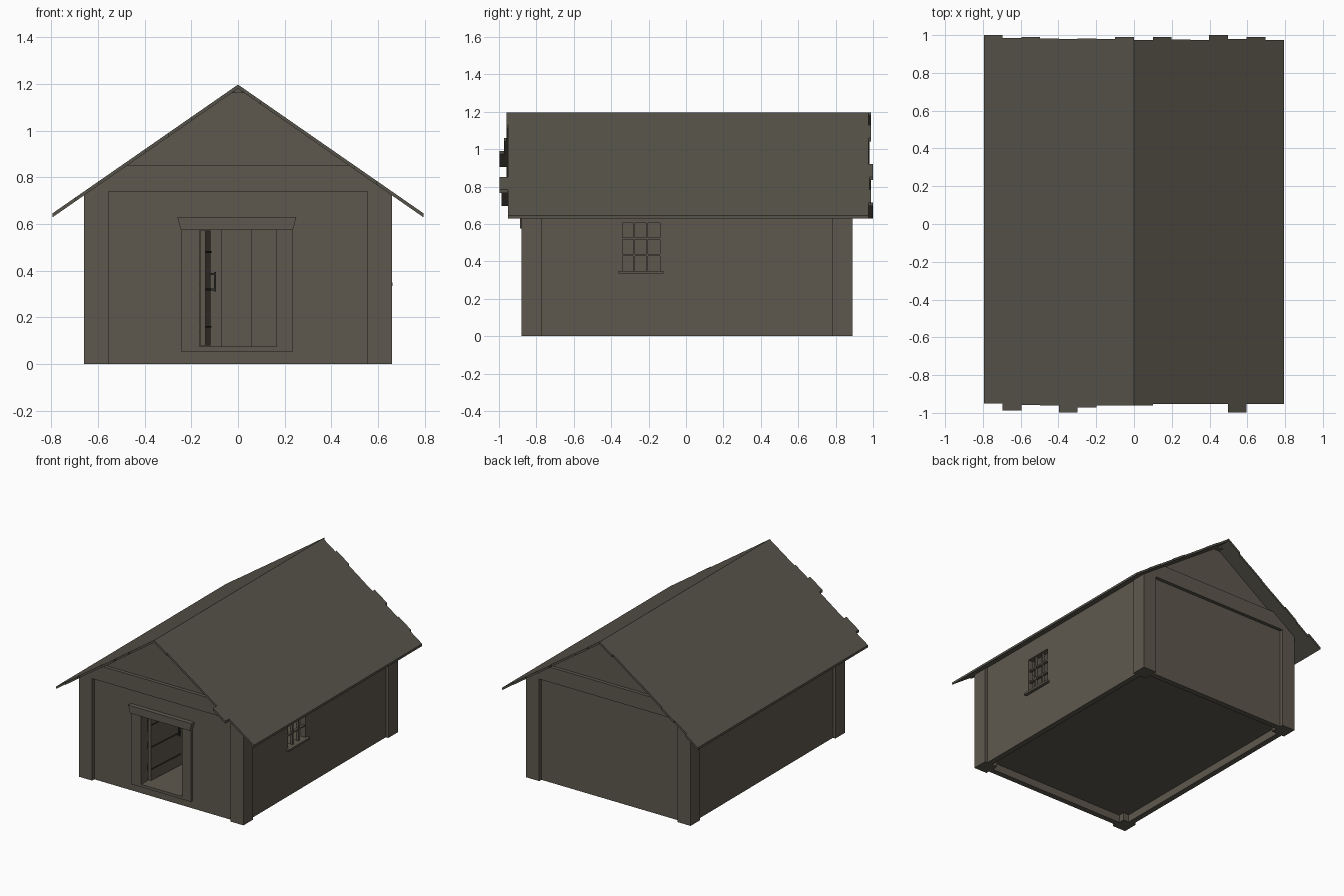
import bpy, bmesh, math
from mathutils import Matrix, Vector

if "Cube" in bpy.data.objects:
    bpy.data.objects.remove(bpy.data.objects["Cube"])


def mat(name, rgb):
    m = bpy.data.materials.new(name)
    m.diffuse_color = (*rgb, 1)
    m.use_nodes = True
    m.node_tree.nodes["Principled BSDF"].inputs["Base Color"].default_value = m.diffuse_color
    return m


WALL = mat("weathered_wood", (0.112, 0.098, 0.076))
ROOF = mat("roof_boards", (0.094, 0.088, 0.068))
IRON = mat("dark_iron", (0.03, 0.028, 0.025))


def prism(name, pts, vec, to3d, m):
    """Extrude a flat outline (mapped by to3d) along vec."""
    bm = bmesh.new()
    f = bm.faces.new([bm.verts.new(to3d(*p)) for p in pts])
    r = bmesh.ops.extrude_face_region(bm, geom=[f], use_keep_orig=True)
    bmesh.ops.translate(bm, vec=Vector(vec),
                        verts=[v for v in r["geom"] if isinstance(v, bmesh.types.BMVert)])
    bmesh.ops.recalc_face_normals(bm, faces=bm.faces)
    me = bpy.data.meshes.new(name)
    bm.to_mesh(me)
    bm.free()
    me.materials.append(m)
    ob = bpy.data.objects.new(name, me)
    bpy.context.collection.objects.link(ob)
    return ob


def box(name, x0, x1, y0, y1, z0, z1, m=WALL):
    return prism(name, [(x0, y0), (x1, y0), (x1, y1), (x0, y1)], (0, 0, z1 - z0),
                 lambda x, y: (x, y, z0), m)


def slab_xz(name, pts, y0, y1, m=WALL):
    return prism(name, pts, (0, y1 - y0, 0), lambda x, z: (x, y0, z), m)


def cut(ob, *dims):
    """Cut a box-shaped opening and bake the result."""
    c = box("opening_cutter", *dims)
    c.hide_render = True
    mod = ob.modifiers.new("opening", "BOOLEAN")
    mod.operation, mod.solver, mod.object = "DIFFERENCE", "EXACT", c
    dg = bpy.context.evaluated_depsgraph_get()
    dg.update()
    me = bpy.data.meshes.new_from_object(ob.evaluated_get(dg))
    ob.modifiers.clear()
    ob.data = me
    bpy.data.objects.remove(c)


RIDGE, SLOPE, TH = 1.197, 0.694, 0.017


def under(x):
    return RIDGE - TH - SLOPE * abs(x)


# Gable walls, front one with the doorway
gable = [(-.64, 0), (.64, 0), (.64, under(.64)), (0, under(0)), (-.64, under(.64))]
front = slab_xz("front_wall", gable, -.855, -.815)
cut(front, -.165, .165, -1, -.7, .06, .575)
slab_xz("back_wall", gable, .825, .865)

# Side walls, right one with the window
box("left_wall", -.64, -.60, -.815, .825, 0, under(.64))
right = box("right_wall", .60, .64, -.815, .825, 0, under(.64))
cut(right, .5, .7, -.34, -.14, .35, .605)

# Floor raised off the ground
box("floor", -.60, .60, -.815, .825, .055, .075)

# Corner posts, cut to the roof slope
for sx in (-1, 1):
    for y0, y1, end in ((-.88, -.77, "front"), (.78, .89, "back")):
        pts = [(.555, 0), (.66, 0), (.66, under(.66)), (.632, under(.632)), (.555, .74)]
        slab_xz(f"corner_post_{end}", [(sx * x, z) for x, z in pts], y0, y1)

# Tie beams across both gables
xb, xt = (RIDGE - TH - .74) / SLOPE, (RIDGE - TH - .85) / SLOPE
for y0, y1, end in ((-.88, -.80, "front"), (.81, .89, "back")):
    slab_xz(f"tie_beam_{end}", [(-xb, .74), (xb, .74), (xt, .85), (-xt, .85)], y0, y1)

# Ridge pole under the roof
slab_xz("ridge_pole", [(-.025, 1.162), (.025, 1.162), (0, 1.18)], -.89, .90)

# Interior post on the back wall
box("back_inner_post", -.07, .06, .80, .825, .075, .95)

# Roof slopes: ragged board ends, ridge to eave, as (front y, back y)
ends = {
    -1: [(-.96, .99), (-.96, .98), (-.972, .982), (-.997, .98), (-.96, .982),
         (-.958, .99), (-.987, .984), (-.95, 1.0)],
    1: [(-.96, .975), (-.953, .99), (-.953, .977), (-.953, .975), (-.953, 1.0),
        (-.997, .98), (-.953, .99), (-.953, .975)],
}
for sx, rows in ends.items():
    w = .795 / len(rows)
    outline = []
    for i, (a, _) in enumerate(rows):
        outline += [(i * w, a), ((i + 1) * w, a)]
    for i, (_, b) in reversed(list(enumerate(rows))):
        outline += [((i + 1) * w, b), (i * w, b)]
    # drop repeated points where neighbouring boards line up
    clean = [p for i, p in enumerate(outline) if (p[0] - outline[i - 1][0], p[1] - outline[i - 1][1]) != (0, 0)]
    prism("roof_left" if sx < 0 else "roof_right", clean, (0, 0, -TH),
          lambda d, y, s=sx: (s * d, y, RIDGE - SLOPE * d), ROOF)

# Door frame with a flared header and sill
box("door_frame_left", -.245, -.165, -.875, -.80, .055, .575)
box("door_frame_right", .165, .235, -.875, -.80, .055, .575)
box("door_sill", -.165, .165, -.875, -.80, .055, .075)
slab_xz("door_header", [(-.245, .575), (.235, .575), (.25, .63), (-.26, .63)], -.888, -.80)

# Door swung inwards on its left side, modelled closed then rotated
hinge = Vector((-.14, -.80, 0))
swing = Matrix.Translation(hinge) @ Matrix.Rotation(math.radians(86), 4, "Z")
parts = [box("door_leaf", 0, .32, 0, .022, .08, .572)]
for z in (.16, .32, .48):
    parts.append(box("door_batten", .01, .31, .022, .034, z - .025, z + .025))
    parts.append(box("door_strap", .01, .31, -.004, 0, z - .004, z + .004, IRON))
for z in (.315, .382):
    parts.append(box("handle_mount", .27, .28, -.02, 0, z, z + .008, IRON))
parts.append(box("handle_grip", .27, .28, -.026, -.018, .31, .395, IRON))
for p in parts:
    p.matrix_world = swing

# Window bars and sill
for y in (-.277, -.207):
    box("window_bar_upright", .615, .635, y - .005, y + .005, .35, .605)
for z in (.435, .522):
    box("window_bar_level", .615, .635, -.34, -.14, z - .005, z + .005)
box("window_sill", .60, .662, -.36, -.12, .335, .35)
